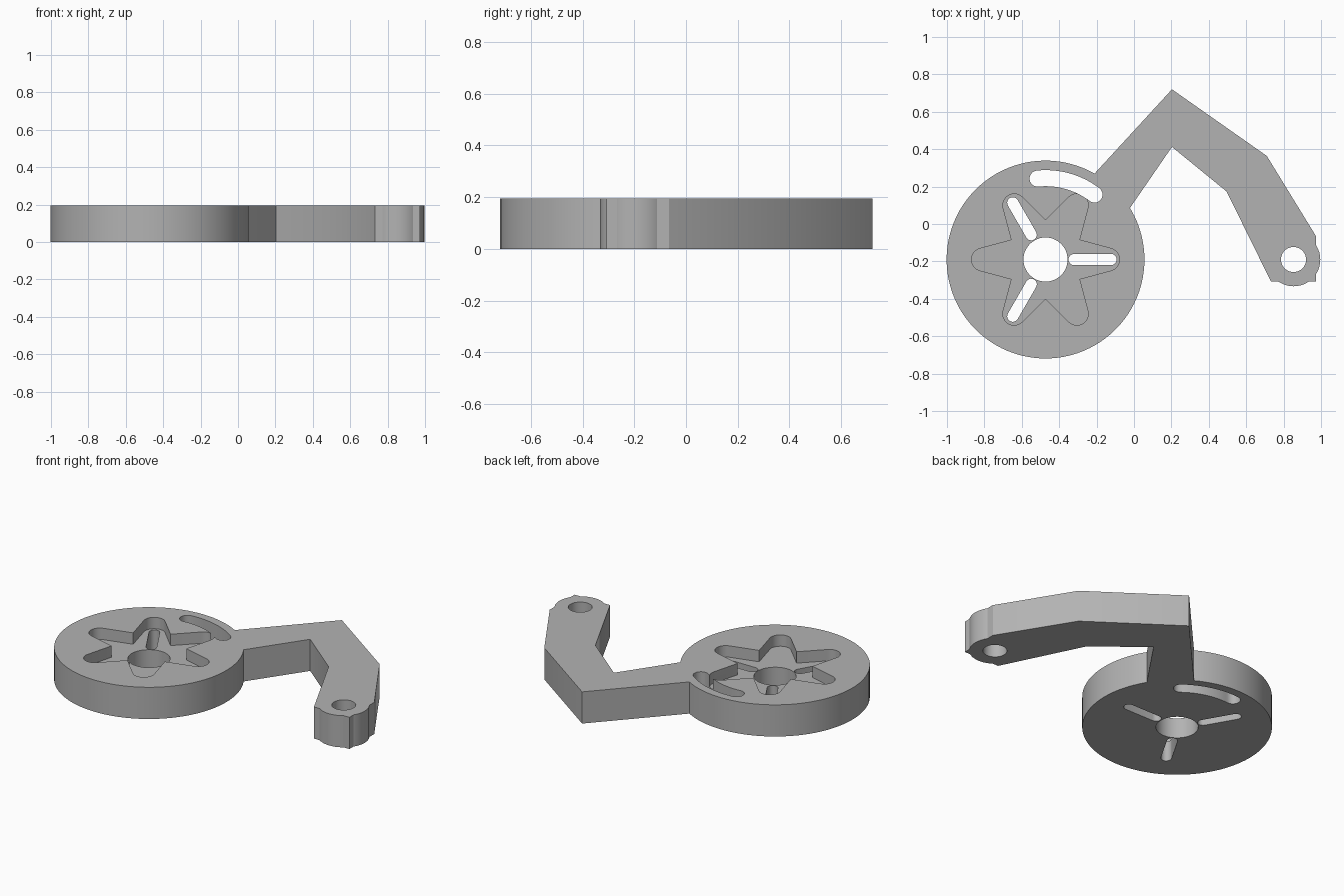
import bpy, bmesh
from math import cos, sin, pi, radians

if "Cube" in bpy.data.objects:
    bpy.data.objects.remove(bpy.data.objects["Cube"])

H = 0.195                 # plate thickness
POCKET = 0.07             # star pocket depth
CX, CY = -0.473, -0.19    # disc centre
EX, EY = 0.853, -0.19     # arm eye centre

grey = bpy.data.materials.new("grey")
grey.diffuse_color = (0.45, 0.45, 0.45, 1)
grey.use_nodes = True
grey.node_tree.nodes["Principled BSDF"].inputs["Base Color"].default_value = grey.diffuse_color


def prism(name, points, z0, z1):
    """Extrude a flat outline between two heights."""
    bm = bmesh.new()
    base = bm.faces.new([bm.verts.new((x, y, z0)) for x, y in points])
    ext = bmesh.ops.extrude_face_region(bm, geom=[base])
    verts = [v for v in ext["geom"] if isinstance(v, bmesh.types.BMVert)]
    bmesh.ops.translate(bm, verts=verts, vec=(0, 0, z1 - z0))
    bmesh.ops.recalc_face_normals(bm, faces=bm.faces)
    mesh = bpy.data.meshes.new(name)
    bm.to_mesh(mesh)
    bm.free()
    mesh.materials.append(grey)
    obj = bpy.data.objects.new(name, mesh)
    bpy.context.collection.objects.link(obj)
    return obj


def arc(cx, cy, r, a0, a1, n):
    """Points along an arc, angles in degrees, both ends included."""
    angles = [radians(a0 + (a1 - a0) * i / n) for i in range(n + 1)]
    return [(cx + r * cos(a), cy + r * sin(a)) for a in angles]


def circle(cx, cy, r, n):
    return arc(cx, cy, r, 0, 360, n)[:-1]


def polar(r, deg):
    return CX + r * cos(radians(deg)), CY + r * sin(radians(deg))


def combine(target, tool, operation):
    mod = target.modifiers.new(tool.name, 'BOOLEAN')
    mod.operation = operation
    mod.solver = 'EXACT'
    mod.object = tool
    bpy.context.view_layer.objects.active = target
    bpy.ops.object.modifier_apply(modifier=mod.name)
    bpy.data.objects.remove(tool)


# Disc, bent arm and rounded eye joined into one plate
plate = prism("disc_with_bent_arm", circle(CX, CY, 0.529, 96), 0, H)
arm = [(0.203, 0.72), (0.71, 0.364), (0.973, -0.065), (0.973, -0.307),
       (0.732, -0.307), (0.495, 0.174), (0.203, 0.412), (-0.02, 0.088),
       (-0.12, -0.05), (-0.33, 0.14)]
combine(plate, prism("arm", arm, 0, H), 'UNION')
combine(plate, prism("eye", circle(EX, EY, 0.143, 48), 0, H), 'UNION')

# Six-pointed star pocket with rounded tips
star = []
for k in range(6):
    a = 60 * k
    star += arc(*polar(0.335, a), 0.061, a - 75, a + 75, 12)
    star.append(polar(0.209, a + 30))
combine(plate, prism("star_pocket", star, H - POCKET, H + 0.1), 'DIFFERENCE')

# Through holes in the hub and the eye
for name, x, y, r in (("hub_hole", CX, CY, 0.118), ("eye_hole", EX, EY, 0.067)):
    combine(plate, prism(name, circle(x, y, r, 48), -0.1, H + 0.1), 'DIFFERENCE')

# Straight slots in every second star arm
for a in (0, 120, 240):
    slot = (arc(*polar(0.35, a), 0.03, a - 90, a + 90, 10)
            + arc(*polar(0.153, a), 0.03, a + 90, a + 270, 10))
    combine(plate, prism("arm_slot", slot, -0.1, H + 0.1), 'DIFFERENCE')

# Curved slot near the root of the arm
R, W, A0, A1 = 0.435, 0.043, 53, 95.6
slot = (arc(CX, CY, R + W, A0, A1, 20)
        + arc(*polar(R, A1), W, A1, A1 + 180, 10)[1:]
        + arc(CX, CY, R - W, A1, A0, 20)[1:]
        + arc(*polar(R, A0), W, A0 + 180, A0 + 360, 10)[1:-1])
combine(plate, prism("curved_slot", slot, -0.1, H + 0.1), 'DIFFERENCE')

# Smooth curved walls, crisp edges
bpy.ops.object.select_all(action='DESELECT')
plate.select_set(True)
bpy.context.view_layer.objects.active = plate
bpy.ops.object.shade_smooth_by_angle(angle=radians(25))
